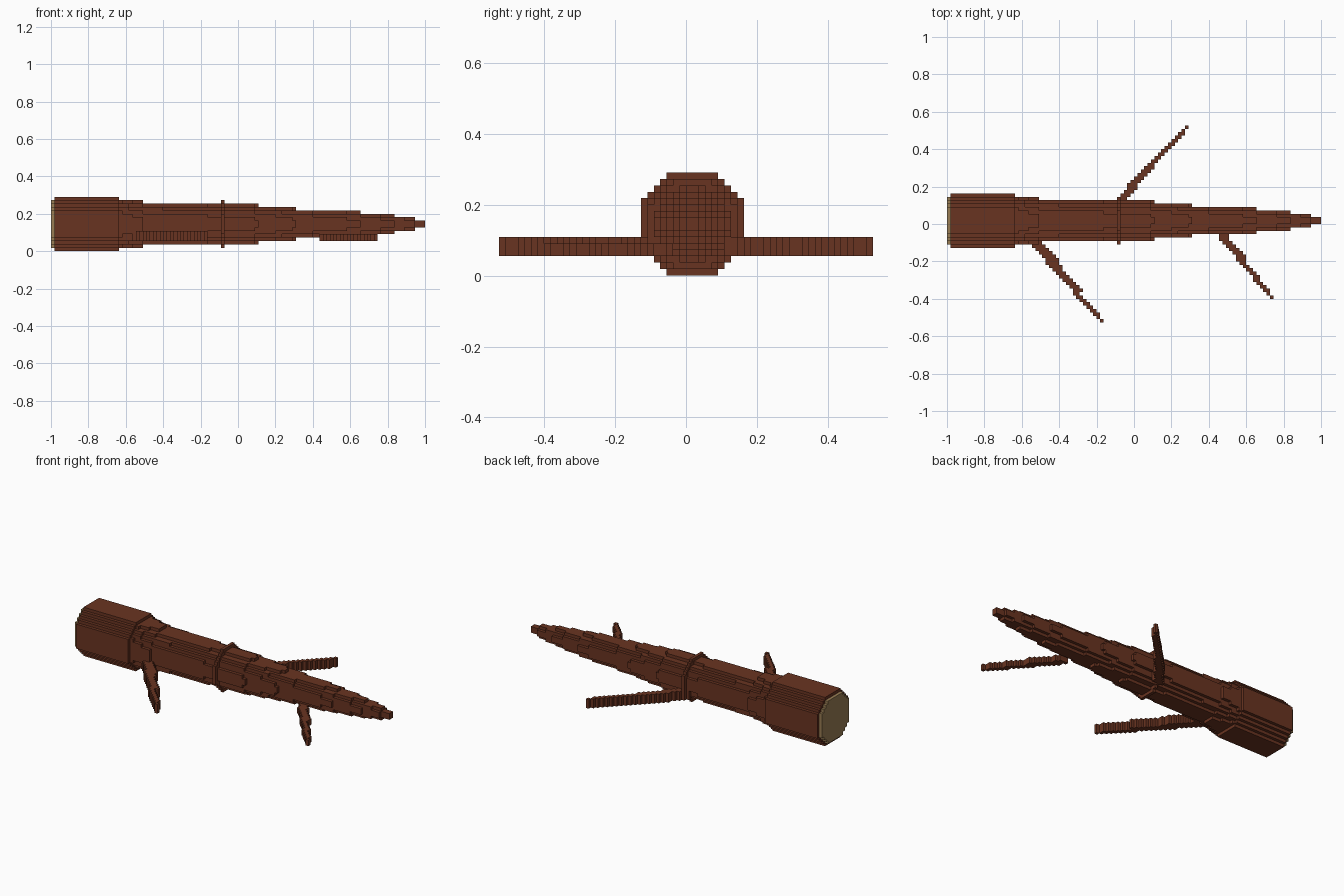
import bpy, bmesh, math
from mathutils import Vector

cube = bpy.data.objects.get("Cube")
if cube:
    bpy.data.objects.remove(cube)

UNIT = 2 / 110                            # edge of one block
ORIGIN = Vector((-1, -29 * UNIT, 0))
AXIS_Y, AXIS_Z = 30, 8                    # trunk axis in block counts


def make_material(name, color):
    mat = bpy.data.materials.new(name)
    mat.use_nodes = True
    mat.diffuse_color = (*color, 1)
    mat.node_tree.nodes["Principled BSDF"].inputs["Base Color"].default_value = (*color, 1)
    return mat


bark = make_material("bark brown", (0.141, 0.034, 0.015))
wood = make_material("cut wood tan", (0.32, 0.205, 0.088))


def block_object(name, cells, mat):
    """Outer skin of a set of unit blocks, with coplanar faces merged."""
    bm = bmesh.new()
    for cell in cells:
        for axis in range(3):
            for side in (0, 1):
                near = list(cell)
                near[axis] += 2 * side - 1
                if tuple(near) in cells:
                    continue
                corners = []
                for a, b in ((0, 0), (1, 0), (1, 1), (0, 1)):
                    p = Vector(cell)
                    p[axis] += side
                    p[(axis + 1) % 3] += a
                    p[(axis + 2) % 3] += b
                    corners.append(bm.verts.new(ORIGIN + p * UNIT))
                bm.faces.new(corners if side else corners[::-1])
    bmesh.ops.remove_doubles(bm, verts=bm.verts, dist=UNIT / 10)
    bmesh.ops.dissolve_limit(bm, angle_limit=math.radians(1),
                             verts=bm.verts, edges=bm.edges)
    mesh = bpy.data.meshes.new(name)
    bm.to_mesh(mesh)
    bm.free()
    mesh.materials.append(mat)
    obj = bpy.data.objects.new(name, mesh)
    bpy.context.collection.objects.link(obj)
    return obj


def disc(i, radius):
    """Blocks of one round slice across the trunk."""
    return {(i, AXIS_Y + j, AXIS_Z + k)
            for j in range(-9, 9) for k in range(-9, 9)
            if math.hypot(j + 0.5, k + 0.5) <= radius}


# Trunk: tapering sections of (start, end, first radius, last radius)
sections = [(1, 20, 8.4, 8.4), (20, 27, 7.4, 6.7), (27, 61, 6.5, 5.7),
            (61, 72, 5.5, 4.7), (72, 91, 4.5, 3.65), (91, 101, 3.5, 2.6),
            (101, 107, 2.5, 1.65), (107, 110, 1.5, 1)]
trunk = set()
for start, end, r0, r1 in sections:
    for i in range(start, end):
        trunk |= disc(i, r0 + (r1 - r0) * (i - start) / (end - start - 1))
trunk |= disc(50, 7.1)                    # raised ring around the middle
block_object("trunk", trunk, bark)

# Sawn end
block_object("cut_end", disc(0, 7.4), wood)


def branch(name, base, tip, base_width, height):
    """Thin stepped limb from base to tip, both (x, row) block positions."""
    (x0, y0), (x1, y1) = base, tip
    count = abs(y1 - y0)
    step = 1 if y1 > y0 else -1
    cells = set()
    for n in range(count + 1):
        t = n / count
        width = base_width + (1.3 - base_width) * t
        middle = x0 + (x1 - x0) * t
        first = round(middle - width / 2)
        for i in range(first, first + max(1, round(width))):
            for k in range(3, 3 + height):
                cells.add((i, y0 + step * n, k))
    # drop the part buried in the trunk
    return block_object(name, cells - trunk, bark)


branch("front_right_branch", (25.5, 24), (45.3, 0), 4.6, 3)
branch("back_branch", (50.5, 35), (70.4, 57), 3.6, 3)
branch("front_left_branch", (80.5, 26), (95.3, 7), 3.4, 2)
